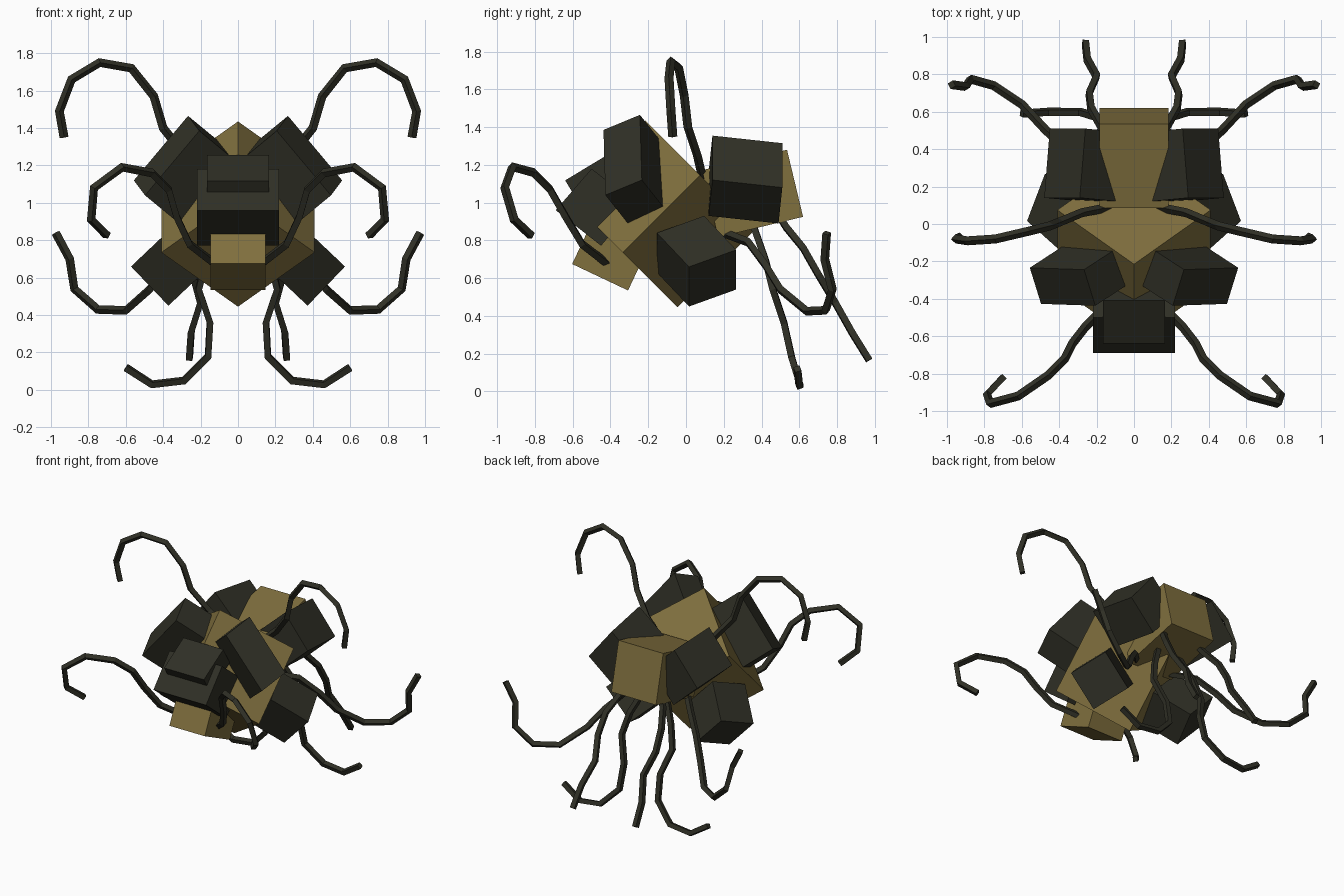
import bpy, bmesh
from mathutils import Vector

if "Cube" in bpy.data.objects:
    bpy.data.objects.remove(bpy.data.objects["Cube"])


def material(name, rgb):
    m = bpy.data.materials.new(name)
    m.diffuse_color = (*rgb, 1)
    m.use_nodes = True
    m.node_tree.nodes["Principled BSDF"].inputs["Base Color"].default_value = m.diffuse_color
    return m


GOLD = material("olive gold", (0.215, 0.16, 0.048))
DARK = material("dark olive", (0.029, 0.029, 0.019))


def box(name, mat, corner, a, b, c):
    """Box from one corner and its three edge vectors."""
    o, a, b, c = (Vector(v) for v in (corner, a, b, c))
    bm = bmesh.new()
    bmesh.ops.create_cube(bm, size=1)
    for v in bm.verts:
        p = v.co + Vector((0.5, 0.5, 0.5))
        v.co = o + a * p.x + b * p.y + c * p.z
    bmesh.ops.recalc_face_normals(bm, faces=bm.faces)
    me = bpy.data.meshes.new(name)
    bm.to_mesh(me)
    bm.free()
    me.materials.append(mat)
    ob = bpy.data.objects.new(name, me)
    bpy.context.collection.objects.link(ob)
    return ob


def centre_box(name, mat, half_width, corner, b, c):
    """Box centred on x = 0, with its side outline given in (y, z)."""
    return box(name, mat, (-half_width, *corner), (2 * half_width, 0, 0), (0, *b), (0, *c))


def mirrored_box(name, corner, a, b, c):
    """Box on the right side, mirrored to the left."""
    ob = box(name, DARK, corner, a, b, c)
    ob.modifiers.new("mirror", 'MIRROR').use_axis[0] = True


def tentacle(name, points):
    """Pair of four-sided tubes along a bent path."""
    for side, s in (("right", 1), ("left", -1)):
        cu = bpy.data.curves.new(f"{side}_{name}", 'CURVE')
        cu.dimensions = '3D'
        cu.bevel_depth = 0.024
        cu.bevel_resolution = 0
        cu.use_fill_caps = True
        sp = cu.splines.new('POLY')
        sp.points.add(len(points) - 1)
        sp.use_smooth = False
        for pt, (x, y, z) in zip(sp.points, points):
            pt.co = (s * x, y, z, 1)
        cu.materials.append(DARK)
        ob = bpy.data.objects.new(cu.name, cu)
        bpy.context.collection.objects.link(ob)


# Body core: cube standing on its edge, tilted forward
box("body", GOLD, (0, -0.045, 0.445),
    (0.41, -0.29, 0.29), (-0.41, -0.29, 0.29), (0, 0.41, 0.41))

# Parts along the centre line
centre_box("abdomen", GOLD, 0.185, (0.62, 0.925), (-0.085, 0.355), (-0.45, -0.108))
centre_box("jaw", GOLD, 0.147, (-0.603, 0.675), (0.296, -0.14), (0.118, 0.25))
centre_box("head", DARK, 0.218, (-0.69, 0.96), (0.19, 0.22), (0.24, -0.188))
centre_box("brow", DARK, 0.165, (-0.64, 1.118), (0.23, 0.139), (0.078, -0.128))

# Paired blocks around the body
mirrored_box("front_shoulder", (0.267, -0.244, 1.465),
             (0.29, 0.01, -0.345), (-0.06, -0.193, -0.08), (-0.182, 0.119, -0.15))
mirrored_box("rear_shoulder", (0.29, 0.14, 1.355),
             (0.19, 0.0, -0.235), (-0.03, 0.37, -0.04), (-0.21, -0.02, -0.19))
mirrored_box("hip", (0.572, 0.016, 0.66),
             (-0.19, -0.17, 0.18), (-0.095, 0.25, 0.09), (-0.2, 0.0, -0.21))

# Bent tentacles
tentacle("upper_tentacle", [
    (.13, .09, 1.12), (.28, .06, 1.25), (.40, .01, 1.40), (.45, -.01, 1.57),
    (.57, -.04, 1.72), (.74, -.08, 1.75), (.89, -.09, 1.66), (.955, -.08, 1.49),
    (.93, -.07, 1.35)])
tentacle("front_tentacle", [
    (.13, -.42, .68), (.26, -.55, .78), (.33, -.64, .93), (.37, -.72, 1.07),
    (.46, -.81, 1.16), (.62, -.92, 1.19), (.77, -.96, 1.08), (.785, -.91, .91),
    (.70, -.82, .825)])
tentacle("side_tentacle", [
    (.15, .20, .84), (.27, .33, .79), (.38, .42, .67), (.47, .50, .54),
    (.60, .64, .425), (.75, .74, .43), (.875, .775, .54), (.90, .735, .70),
    (.975, .745, .84)])
tentacle("lower_tentacle", [
    (.09, .36, .87), (.17, .42, .70), (.21, .46, .54), (.15, .52, .36),
    (.16, .56, .18), (.29, .60, .05), (.46, .60, .03), (.60, .59, .12)])
tentacle("rear_tentacle", [
    (.10, .45, 1.0), (.18, .53, .87), (.23, .62, .76), (.24, .70, .62),
    (.20, .79, .47), (.25, .88, .31), (.26, .97, .165)])
